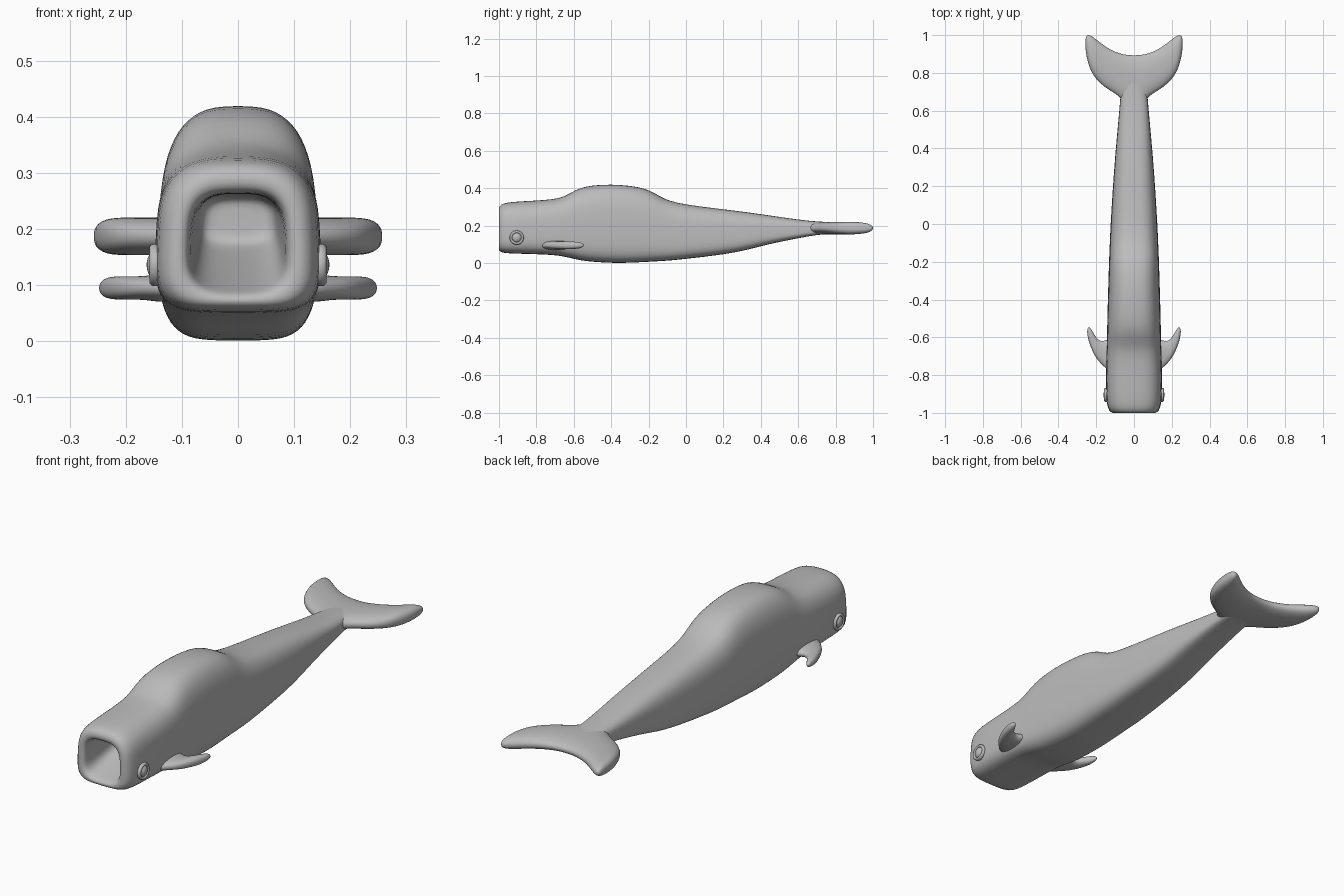
import bpy, bmesh, math
from mathutils import Matrix

grey = bpy.data.materials.new("whale grey")
grey.diffuse_color = (0.5, 0.5, 0.5, 1)


def finish(bm, name, subdiv=0):
    bmesh.ops.recalc_face_normals(bm, faces=bm.faces)
    mesh = bpy.data.meshes.new(name)
    bm.to_mesh(mesh)
    bm.free()
    mesh.materials.append(grey)
    for p in mesh.polygons:
        p.use_smooth = True
    ob = bpy.data.objects.new(name, mesh)
    bpy.context.collection.objects.link(ob)
    if subdiv:
        mod = ob.modifiers.new("smooth", "SUBSURF")
        mod.levels = mod.render_levels = subdiv
    return ob


def oval(n_top, n_bottom, count=32):
    """Unit rounded-box outline with separate roundness above and below."""
    pts = []
    for i in range(count):
        a = 2 * math.pi * (i + 0.5) / count
        c, s = math.cos(a), math.sin(a)
        e = 2 / (n_top if s > 0 else n_bottom)
        pts.append((math.copysign(abs(c) ** e, c), math.copysign(abs(s) ** e, s)))
    return pts


def loft(rings, name):
    bm = bmesh.new()
    rows = [[bm.verts.new(p) for p in ring] for ring in rings]
    n = len(rows[0])
    for a, b in zip(rows, rows[1:]):
        for i in range(n):
            j = (i + 1) % n
            bm.faces.new((a[i], a[j], b[j], b[i]))
    bm.faces.new(rows[0])
    bm.faces.new(rows[-1])
    return finish(bm, name, 1)


def body_ring(y, top, bottom, half, n_top=2.9, n_bottom=4.2):
    mid, h = (top + bottom) / 2, (top - bottom) / 2
    return [(half * u * (1 - 0.04 * v), y, mid + h * v) for u, v in oval(n_top, n_bottom)]


# Mouth cavity, from its back wall out to the lip: y, top, bottom, half width
mouth = [(-0.70, 0.235, 0.200, 0.035), (-0.70, 0.255, 0.175, 0.062),
         (-0.73, 0.262, 0.163, 0.069), (-0.85, 0.263, 0.125, 0.076),
         (-0.95, 0.263, 0.097, 0.083), (-0.985, 0.265, 0.088, 0.087),
         (-1.00, 0.274, 0.080, 0.094)]
# Outer skin, from the snout to the tail stock
skin = [(-1.002, 0.296, 0.068, 0.113), (-0.990, 0.314, 0.058, 0.131),
        (-0.96, 0.324, 0.052, 0.142), (-0.90, 0.330, 0.050, 0.147),
        (-0.75, 0.337, 0.046, 0.147), (-0.68, 0.347, 0.040, 0.145),
        (-0.64, 0.362, 0.032, 0.143), (-0.59, 0.392, 0.020, 0.142),
        (-0.54, 0.411, 0.010, 0.141), (-0.45, 0.421, 0.003, 0.139),
        (-0.35, 0.420, -0.001, 0.136), (-0.25, 0.408, 0.004, 0.133),
        (-0.19, 0.388, 0.007, 0.131), (-0.14, 0.357, 0.010, 0.129),
        (-0.09, 0.333, 0.013, 0.127), (0.0, 0.312, 0.022, 0.123),
        (0.20, 0.288, 0.045, 0.111), (0.33, 0.272, 0.070, 0.101),
        (0.42, 0.259, 0.097, 0.094), (0.60, 0.232, 0.133, 0.077),
        (0.70, 0.222, 0.152, 0.070), (0.80, 0.218, 0.158, 0.055),
        (0.86, 0.205, 0.170, 0.030)]
loft([body_ring(*r, 3.2, 3.2) for r in mouth] + [body_ring(*r) for r in skin], "body")


def fin_ring(x, front, back, half, z):
    mid, h = (front + back) / 2, (back - front) / 2
    return [(x, mid + h * u, z + half * v) for u, v in oval(2.3, 2.3, 24)]


# Tail flukes: x, leading edge, trailing edge, half thickness
fluke = [(0.0, 0.62, 0.893, 0.033), (0.05, 0.64, 0.897, 0.034),
         (0.08, 0.678, 0.905, 0.034), (0.12, 0.702, 0.921, 0.034),
         (0.16, 0.727, 0.946, 0.034), (0.20, 0.765, 0.978, 0.034),
         (0.225, 0.802, 0.996, 0.033), (0.243, 0.85, 1.003, 0.028),
         (0.254, 0.90, 0.995, 0.018), (0.257, 0.935, 0.975, 0.007)]
both = [(-x, *r) for x, *r in reversed(fluke[1:])] + fluke
loft([fin_ring(*r, 0.187) for r in both], "tail_flukes")

# Side flippers
flipper = [(0.11, -0.79, -0.60, 0.026), (0.145, -0.768, -0.612, 0.025),
           (0.165, -0.75, -0.622, 0.021), (0.19, -0.724, -0.615, 0.021),
           (0.21, -0.694, -0.585, 0.021), (0.228, -0.655, -0.553, 0.020),
           (0.240, -0.62, -0.543, 0.016), (0.248, -0.585, -0.555, 0.006)]
for side, label in ((1, "right"), (-1, "left")):
    loft([fin_ring(side * x, *r, 0.095) for x, *r in flipper], label + "_flipper")

    # Eye: an eyelid rim round a shallow ball
    rim = bmesh.new()
    rows = []
    for i in range(32):
        a = 2 * math.pi * i / 32
        row = []
        for j in range(10):
            b = 2 * math.pi * j / 10
            r = 0.031 + 0.007 * math.cos(b)
            row.append(rim.verts.new((side * (0.148 + 0.010 * math.sin(b)),
                                      -0.905 + r * math.cos(a), 0.136 + r * math.sin(a))))
        rows.append(row)
    for i in range(32):
        for j in range(10):
            p, q, k = rows[i], rows[(i + 1) % 32], (j + 1) % 10
            rim.faces.new((p[j], q[j], q[k], p[k]))
    finish(rim, label + "_eyelid")

    ball = bmesh.new()
    place = Matrix.Translation((side * 0.144, -0.905, 0.136)) @ Matrix.Diagonal((0.7, 1, 1, 1))
    bmesh.ops.create_uvsphere(ball, u_segments=24, v_segments=16, radius=0.027, matrix=place)
    finish(ball, label + "_eye")
